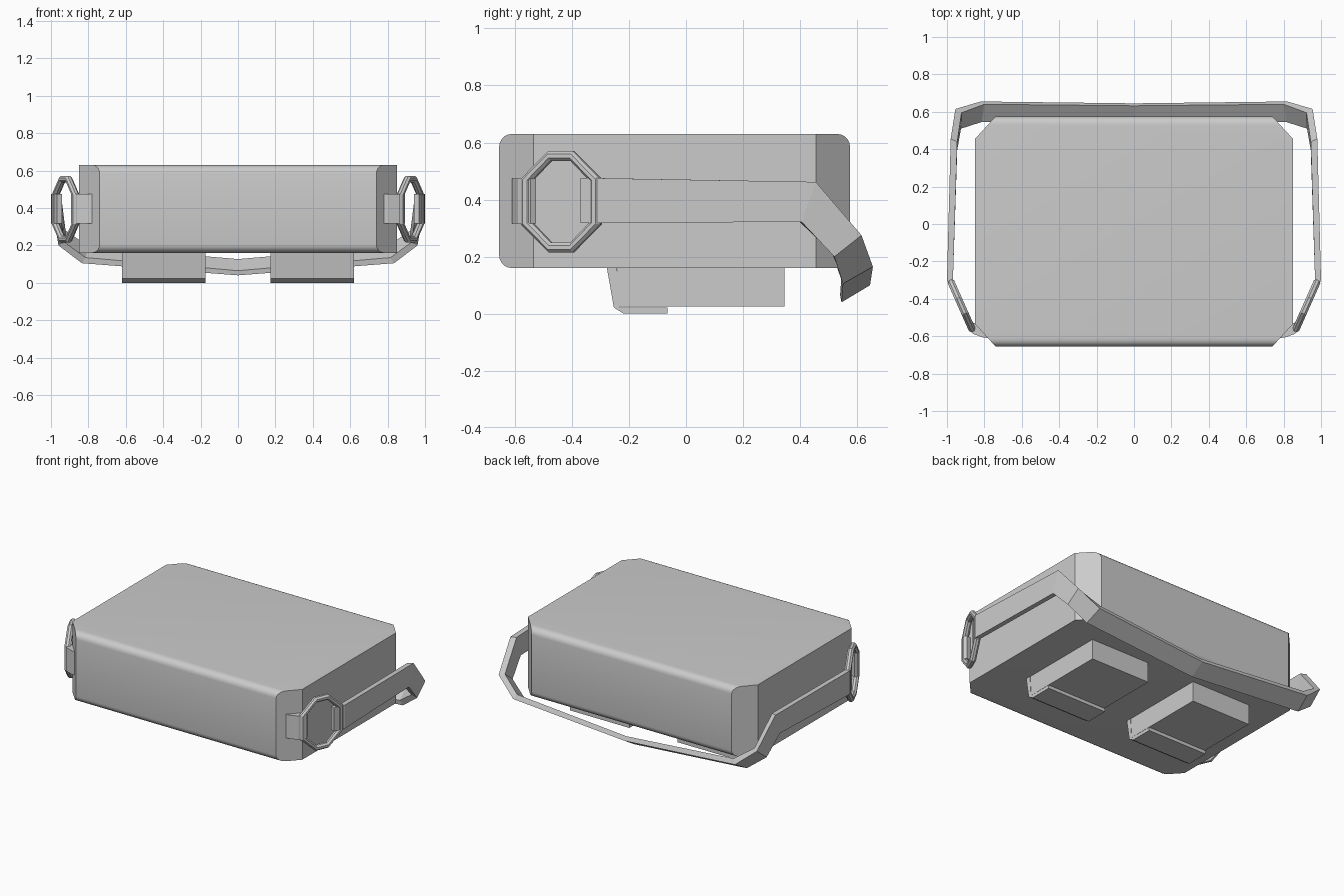
import bpy, bmesh
from math import sin, cos, pi, radians
from mathutils import Vector

if "Cube" in bpy.data.objects:
    bpy.data.objects.remove(bpy.data.objects["Cube"])


def finish(bm, name):
    bmesh.ops.recalc_face_normals(bm, faces=bm.faces[:])
    me = bpy.data.meshes.new(name)
    bm.to_mesh(me)
    bm.free()
    ob = bpy.data.objects.new(name, me)
    bpy.context.collection.objects.link(ob)
    return ob


def loft(bm, sections, closed=False):
    """Skin equal-sized sections; cap the ends unless closed."""
    rows = [[bm.verts.new(p) for p in s] for s in sections]
    n = len(rows[0])
    pairs = list(zip(rows, rows[1:] + rows[:1]))
    for a, b in pairs if closed else pairs[:-1]:
        for i in range(n):
            j = (i + 1) % n
            bm.faces.new((a[i], a[j], b[j], b[i]))
    if not closed:
        bm.faces.new(rows[0])
        bm.faces.new(rows[-1])


def prism_x(bm, profile, x0, x1):
    loft(bm, [[(x, y, z) for y, z in profile] for x in (x0, x1)])


def flip(points):
    return [(-x, y, z) for x, y, z in points]


# Body: rounded side profile extruded across x, vertical corners cut off
r = 0.045
profile = []
for k, (cy, cz) in enumerate([(0.575 - r, 0.63 - r), (-0.655 + r, 0.63 - r),
                              (-0.655 + r, 0.16 + r), (0.575 - r, 0.16 + r)]):
    for i in range(6):
        a = pi / 2 * (k + i / 5)
        profile.append((cy + r * cos(a), cz + r * sin(a)))
bm = bmesh.new()
prism_x(bm, profile, -0.85, 0.85)
for s in (-1, 1):
    for y, d in ((-0.535, -1), (0.455, 1)):
        geom = bm.verts[:] + bm.edges[:] + bm.faces[:]
        bmesh.ops.bisect_plane(bm, geom=geom, plane_co=(0.85 * s, y, 0),
                               plane_no=Vector((0.12 * s, 0.11 * d, 0)).normalized(),
                               clear_outer=True)
        rim = [e for e in bm.edges if e.is_boundary]
        bmesh.ops.holes_fill(bm, edges=rim, sides=0)
body = finish(bm, "bag_body")
bpy.context.view_layer.objects.active = body
body.select_set(True)
bpy.ops.object.shade_smooth_by_angle(angle=radians(30))

# Pouches under the body, each with a folded flap
pouch = [(-0.24, 0.025), (0.345, 0.025), (0.345, 0.17), (-0.24, 0.17)]
flap = [(-0.278, 0.165), (-0.253, 0.022), (-0.218, 0.0), (-0.065, 0.0),
        (-0.065, 0.022), (-0.232, 0.022), (-0.242, 0.165)]
for side, x0 in (("left", -0.62), ("right", 0.175)):
    bm = bmesh.new()
    prism_x(bm, pouch, x0 + 0.002, x0 + 0.443)
    finish(bm, side + "_pouch")
    bm = bmesh.new()
    prism_x(bm, flap, x0, x0 + 0.445)
    finish(bm, side + "_pouch_flap")

# Shoulder strap: sections are outer top, outer bottom, inner bottom, inner top
half = [
    [(0.968, -0.37, 0.475), (0.968, -0.37, 0.318), (0.94, -0.36, 0.318), (0.94, -0.36, 0.475)],
    [(1.0, -0.30, 0.475), (1.0, -0.30, 0.318), (0.968, -0.295, 0.318), (0.968, -0.295, 0.475)],
    [(0.98, 0.455, 0.462), (0.98, 0.405, 0.322), (0.945, 0.395, 0.325), (0.945, 0.44, 0.46)],
    [(0.955, 0.615, 0.275), (0.96, 0.52, 0.20), (0.925, 0.51, 0.215), (0.922, 0.595, 0.28)],
    [(0.82, 0.655, 0.165), (0.835, 0.55, 0.105), (0.815, 0.545, 0.135), (0.80, 0.64, 0.195)],
]
middle = [(0, 0.645, 0.10), (0, 0.545, 0.04), (0, 0.54, 0.065), (0, 0.632, 0.127)]
bm = bmesh.new()
loft(bm, half + [middle] + [flip(s) for s in reversed(half)])
finish(bm, "shoulder_strap")

# Eight-sided rings, turned towards the front, and the tabs that hold them
quarter_out = [(0.152, 0.08), (0.046, 0.178)]
quarter_in = [(0.112, 0.072), (0.038, 0.143)]


def octagon(q):
    (a, b), (c, d) = q
    return [(a, b), (c, d), (-c, d), (-a, b), (-a, -b), (-c, -d), (c, -d), (a, -b)]


ang = radians(24)
w = 0.019
bar = [(0, -0.4), (0, 0.4), (0.3, 1), (0.7, 1), (1, 0.4), (1, -0.4), (0.7, -1), (0.3, -1)]
ring = []
for (uo, vo), (ui, vi) in zip(octagon(quarter_out), octagon(quarter_in)):
    section = []
    for t, n in bar:
        u, v = ui + (uo - ui) * t, vi + (vo - vi) * t
        section.append((0.922 + u * sin(ang) + n * w * cos(ang),
                        -0.437 + u * cos(ang) - n * w * sin(ang), 0.393 + v))
    ring.append(section)
tab_plan = [(0.78, -0.61), (0.805, -0.607), (0.86, -0.588), (0.892, -0.545),
            (0.88, -0.525), (0.845, -0.53), (0.78, -0.60)]
tab = [[(x, y, z) for x, y in tab_plan] for z in (0.316, 0.474)]
for side in ("right", "left"):
    for name, secs, closed in (("ring", ring, True), ("ring_tab", tab, False)):
        bm = bmesh.new()
        loft(bm, secs if side == "right" else [flip(s) for s in secs], closed)
        finish(bm, side + "_" + name)
